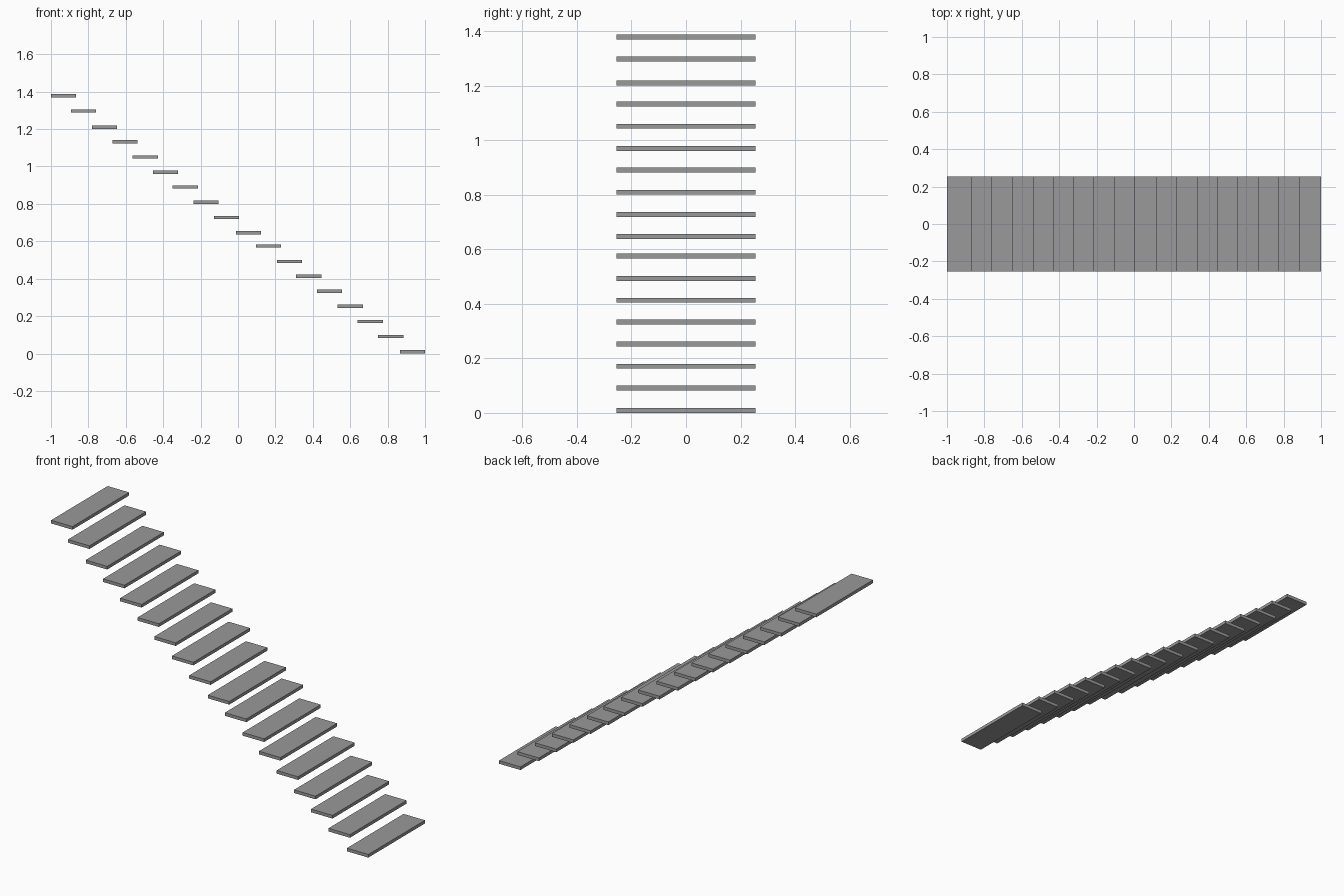
import bpy

if "Cube" in bpy.data.objects:
    bpy.data.objects.remove(bpy.data.objects["Cube"], do_unlink=True)

# Single grey finish
grey = bpy.data.materials.new("mid_grey")
grey.use_nodes = True
colour = (0.32, 0.32, 0.32, 1.0)
grey.diffuse_color = colour
grey.node_tree.nodes["Principled BSDF"].inputs["Base Color"].default_value = colour

TREAD_DEPTH = 0.135
TREAD_WIDTH = 0.51
TREAD_THICKNESS = 0.018

# Nosing position and centre height of each slightly uneven step, top to bottom
nosings = (-.865, -.758, -.646, -.537, -.429, -.32, -.214, -.103, .006,
           .123, .231, .343, .446, .557, .667, .774, .884, 1)
heights = (1.378, 1.297, 1.21, 1.132, 1.051, .97, .89, .809, .727,
           .646, .575, .492, .413, .333, .252, .171, .091, .009)


def add_tread(name, nosing, height):
    """Flat rectangular slab whose leading edge is at the nosing."""
    bpy.ops.mesh.primitive_cube_add(size=1, location=(nosing - TREAD_DEPTH / 2, 0, height))
    tread = bpy.context.object
    tread.name = name
    tread.scale = (TREAD_DEPTH, TREAD_WIDTH, TREAD_THICKNESS)
    bpy.ops.object.transform_apply(location=False, rotation=False, scale=True)
    tread.data.materials.append(grey)


# Floating staircase, numbered from the lowest tread
for number, (nosing, height) in enumerate(zip(reversed(nosings), reversed(heights)), 1):
    add_tread(f"stair_tread_{number}", nosing, height)
